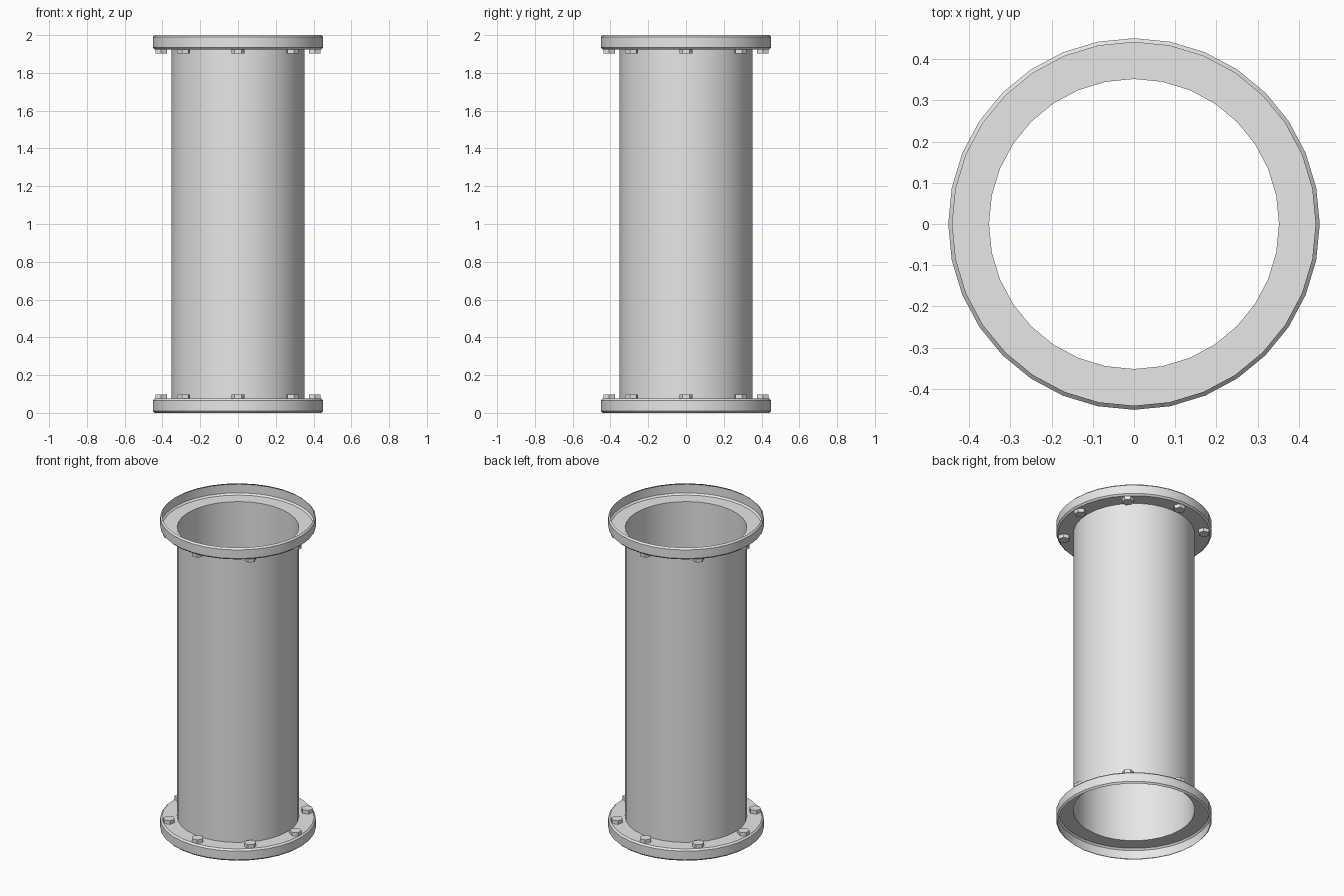
import bpy, bmesh, math
from mathutils import Matrix, Vector

if "Cube" in bpy.data.objects:
    bpy.data.objects.remove(bpy.data.objects["Cube"])

SIDES = 32
HEIGHT = 2.0
FLANGE = 0.075      # flange depth
R_PIPE, R_FLANGE, BEVEL = 0.352, 0.451, 0.01
R_BOLT_CIRCLE, R_BOLT, BOLT_H = 0.407, 0.035, 0.023

grey = bpy.data.materials.new("light_grey_metal")
grey.diffuse_color = (0.8, 0.8, 0.8, 1.0)
grey.use_nodes = True
grey.node_tree.nodes["Principled BSDF"].inputs["Base Color"].default_value = grey.diffuse_color


def finish(name, bm):
    mesh = bpy.data.meshes.new(name)
    bm.to_mesh(mesh)
    bm.free()
    mesh.materials.append(grey)
    obj = bpy.data.objects.new(name, mesh)
    bpy.context.collection.objects.link(obj)
    bpy.ops.object.select_all(action='DESELECT')
    obj.select_set(True)
    bpy.context.view_layer.objects.active = obj
    bpy.ops.object.shade_smooth_by_angle(angle=math.radians(30))
    return obj


def lathe(name, profile):
    """Spin an open (radius, z) profile around the z axis."""
    bm = bmesh.new()
    rings = []
    for r, z in profile:
        rings.append([bm.verts.new((r * math.cos(2 * math.pi * i / SIDES),
                                    r * math.sin(2 * math.pi * i / SIDES), z))
                      for i in range(SIDES)])
    for low, high in zip(rings, rings[1:]):
        for i in range(SIDES):
            j = (i + 1) % SIDES
            bm.faces.new((low[i], low[j], high[j], high[i]))
    return finish(name, bm)


# Thin open tube
lathe("pipe", [(R_PIPE, FLANGE), (R_PIPE, HEIGHT - FLANGE)])

# Hollow bevelled flanges, open towards the pipe ends
bottom = [(R_FLANGE - BEVEL, 0), (R_FLANGE, BEVEL), (R_FLANGE, FLANGE - BEVEL),
          (R_FLANGE - BEVEL, FLANGE), (R_PIPE, FLANGE)]
lathe("bottom_flange", bottom)
lathe("top_flange", [(r, HEIGHT - z) for r, z in reversed(bottom)])

# Hexagonal bolt heads, eight on the pipe side of each flange
for label, z in (("bottom", FLANGE + BOLT_H / 2),
                 ("top", HEIGHT - FLANGE - BOLT_H / 2)):
    bm = bmesh.new()
    for k in range(8):
        place = (Matrix.Rotation(k * math.pi / 4, 4, 'Z')
                 @ Matrix.Translation(Vector((R_BOLT_CIRCLE, 0, z)))
                 @ Matrix.Rotation(math.pi / 2, 4, 'Z'))
        # first corner of the hexagon set tangent to the bolt circle
        ring = [Vector((R_BOLT * math.cos(a * math.pi / 3),
                        R_BOLT * math.sin(a * math.pi / 3), 0)) for a in range(6)]
        up = Vector((0, 0, BOLT_H / 2))
        low = [bm.verts.new(place @ (p - up)) for p in ring]
        high = [bm.verts.new(place @ (p + up)) for p in ring]
        bm.faces.new(high)
        bm.faces.new(low[::-1])
        for i in range(6):
            j = (i + 1) % 6
            bm.faces.new((low[i], low[j], high[j], high[i]))
    finish(label + "_bolts", bm)
